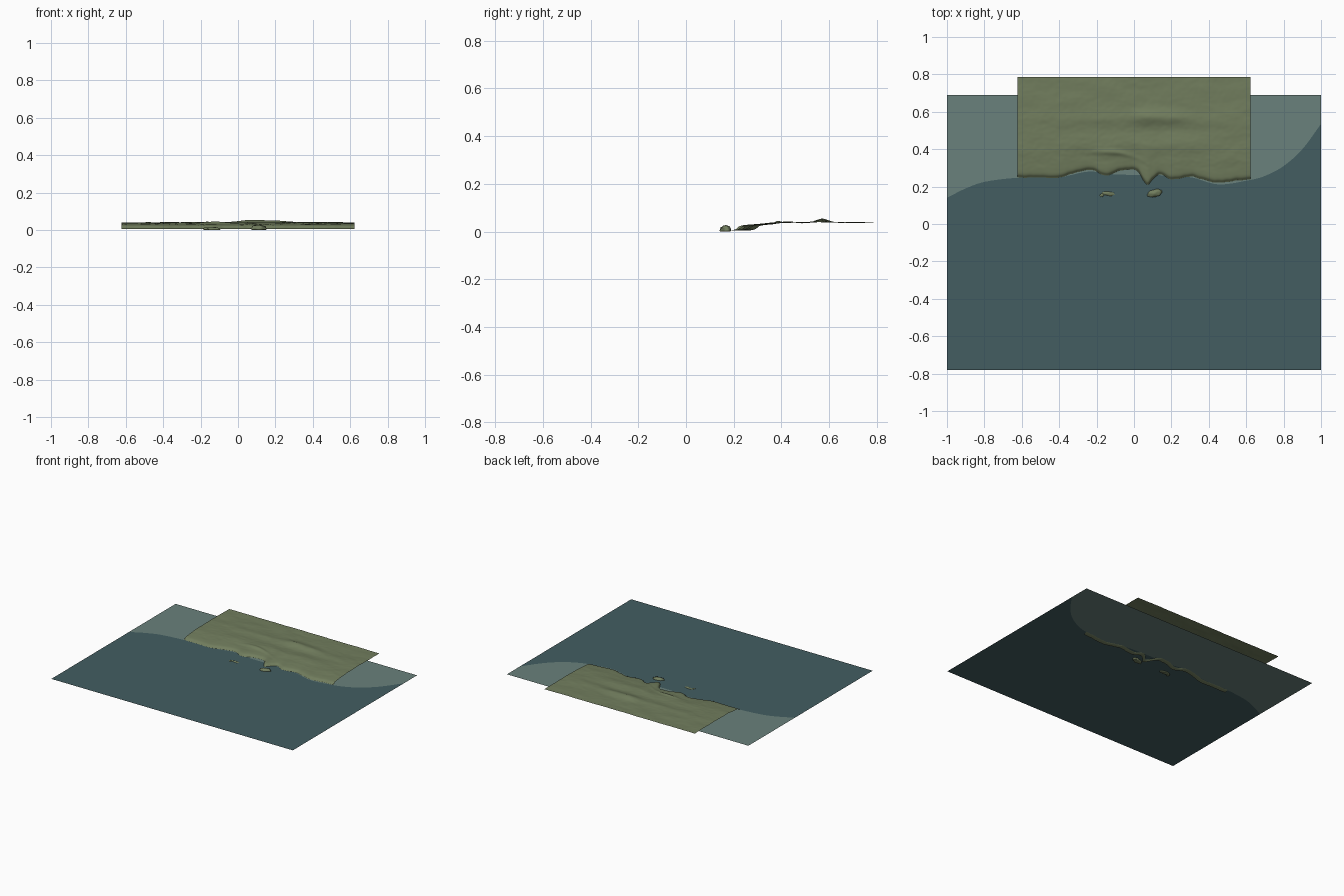
import bpy, bmesh, math
from mathutils import Vector, noise

if "Cube" in bpy.data.objects:
    bpy.data.objects.remove(bpy.data.objects["Cube"], do_unlink=True)

WATER = 0.011


def material(name, rgb):
    m = bpy.data.materials.new(name)
    m.use_nodes = True
    m.diffuse_color = (*rgb, 1)
    bsdf = m.node_tree.nodes["Principled BSDF"]
    bsdf.inputs["Base Color"].default_value = (*rgb, 1)
    bsdf.inputs["Roughness"].default_value = 0.9
    return m


deep = material("deep_water", (0.056, 0.110, 0.120))
shallow = material("shallow_water", (0.142, 0.220, 0.200))
olive = material("olive_ground", (0.165, 0.205, 0.110))


def curve(points, x):
    """Smooth height of a curve through the points (cubic Hermite)."""
    if x <= points[0][0]:
        return points[0][1]
    for i in range(len(points) - 1):
        (x0, y0), (x1, y1) = points[i], points[i + 1]
        if x <= x1:
            a, b = points[max(i - 1, 0)], points[min(i + 2, len(points) - 1)]
            w = x1 - x0
            m0 = (y1 - a[1]) / (x1 - a[0]) * w
            m1 = (b[1] - y0) / (b[0] - x0) * w
            t = (x - x0) / w
            return ((2*t**3 - 3*t*t + 1) * y0 + (t**3 - 2*t*t + t) * m0
                    + (3*t*t - 2*t**3) * y1 + (t**3 - t*t) * m1)
    return points[-1][1]


def bump(x, y, cx, cy, rx, ry, h):
    return h * math.exp(-((x - cx) / rx) ** 2 - ((y - cy) / ry) ** 2)


def grid_object(name, nx, ny, place, mats, smooth):
    """Sheet of nx by ny quads; place(u, v) gives each point."""
    bm = bmesh.new()
    rows = [[bm.verts.new(place(i / nx, j / ny)) for i in range(nx + 1)]
            for j in range(ny + 1)]
    for j in range(ny):
        for i in range(nx):
            f = bm.faces.new((rows[j][i], rows[j][i + 1],
                              rows[j + 1][i + 1], rows[j + 1][i]))
            f.smooth = smooth
            f.material_index = j if len(mats) > 1 else 0
    return finish(name, bm, mats)


def finish(name, bm, mats):
    me = bpy.data.meshes.new(name)
    bm.to_mesh(me)
    bm.free()
    for m in mats:
        me.materials.append(m)
    ob = bpy.data.objects.new(name, me)
    bpy.context.collection.objects.link(ob)
    return ob


# Water sheet: deep in front, shallow behind the depth line
depth_line = [(-1, .14), (-.9, .19), (-.8, .225), (-.62, .247), (-.4, .25),
              (-.24, .28), (-.1, .265), (.1, .262), (.3, .25), (.45, .212),
              (.62, .235), (.7, .257), (.8, .31), (.9, .40), (1, .535)]


def water_point(u, v):
    x = 2 * u - 1
    y = -.78 if v == 0 else .69 if v == 1 else curve(depth_line, x)
    return (x, y, WATER)


grid_object("water", 120, 2, water_point, [deep, shallow], False)

# Land sheet: rolling ground that drops over a low bank to the water
coast = [(-.62, .25), (-.5, .25), (-.4, .25), (-.3, .28), (-.22, .29),
         (-.15, .26), (-.08, .285), (-.03, .292), (.02, .285), (.05, .235),
         (.075, .21), (.1, .24), (.14, .268), (.2, .24), (.3, .255),
         (.37, .24), (.44, .222), (.53, .232), (.62, .24)]
bank = [(-.03, .004), (-.01, .008), (0, .012), (.012, .022), (.03, .027),
        (.08, .032), (.15, .037), (.3, .039), (.6, .037)]


def land_height(x, y, s):
    z = curve(bank, s)
    inland = min(max(s / .1, 0), 1)
    z += inland * (bump(x, y, .07, .575, .09, .035, .013)
                   + bump(x, y, .22, .565, .10, .03, .010)
                   + bump(x, y, -.2, .56, .25, .03, .004)
                   + bump(x, y, .45, .55, .12, .04, .004)
                   + bump(x, y, 0, .42, .5, .035, .004)
                   - bump(x, y, .1, .5, .3, .03, .004))
    # Short curved scarp above the cove
    ridge = .385 - 1.2 * max(x + .15, 0) ** 2
    z += bump(x, y, -.1, ridge, .12, .014, .008) * inland
    broad = noise.fractal(Vector((x * 6, y * 13, 1)), 1, 2, 4)
    fine = noise.noise(Vector((x * 40, y * 55, 4)))
    return z + inland * (.0022 * broad + .0006 * fine)


def land_point(u, v):
    x = -.622 + 1.244 * u
    shore = curve(coast, x) + .004 * noise.noise(Vector((x * 30, 0, 7)))
    front = shore - .03
    y = front + (.785 - front) * v ** 1.4
    return (x, y, max(land_height(x, y, y - shore), .003))


grid_object("land", 200, 90, land_point, [olive], True)


# Rocks standing in the water off the shore
def rock(name, x, y, rx, ry, top, turn):
    bm = bmesh.new()
    bmesh.ops.create_icosphere(bm, subdivisions=3, radius=1)
    for v in bm.verts:
        p = v.co * (1 + .25 * noise.noise(v.co * 2 + Vector((x * 50, 0, 0))))
        px, py = p.x * rx, p.y * ry
        v.co = (x + px * math.cos(turn) - py * math.sin(turn),
                y + px * math.sin(turn) + py * math.cos(turn),
                max(0, top * (.35 + .65 * p.z)))
    for f in bm.faces:
        f.smooth = True
    return finish(name, bm, [olive])


rock("large_rock", .112, .165, .042, .021, .026, .25)
rock("flat_rock", -.135, .162, .040, .013, .016, -.1)
rock("small_rock", -.172, .153, .014, .010, .015, .3)
